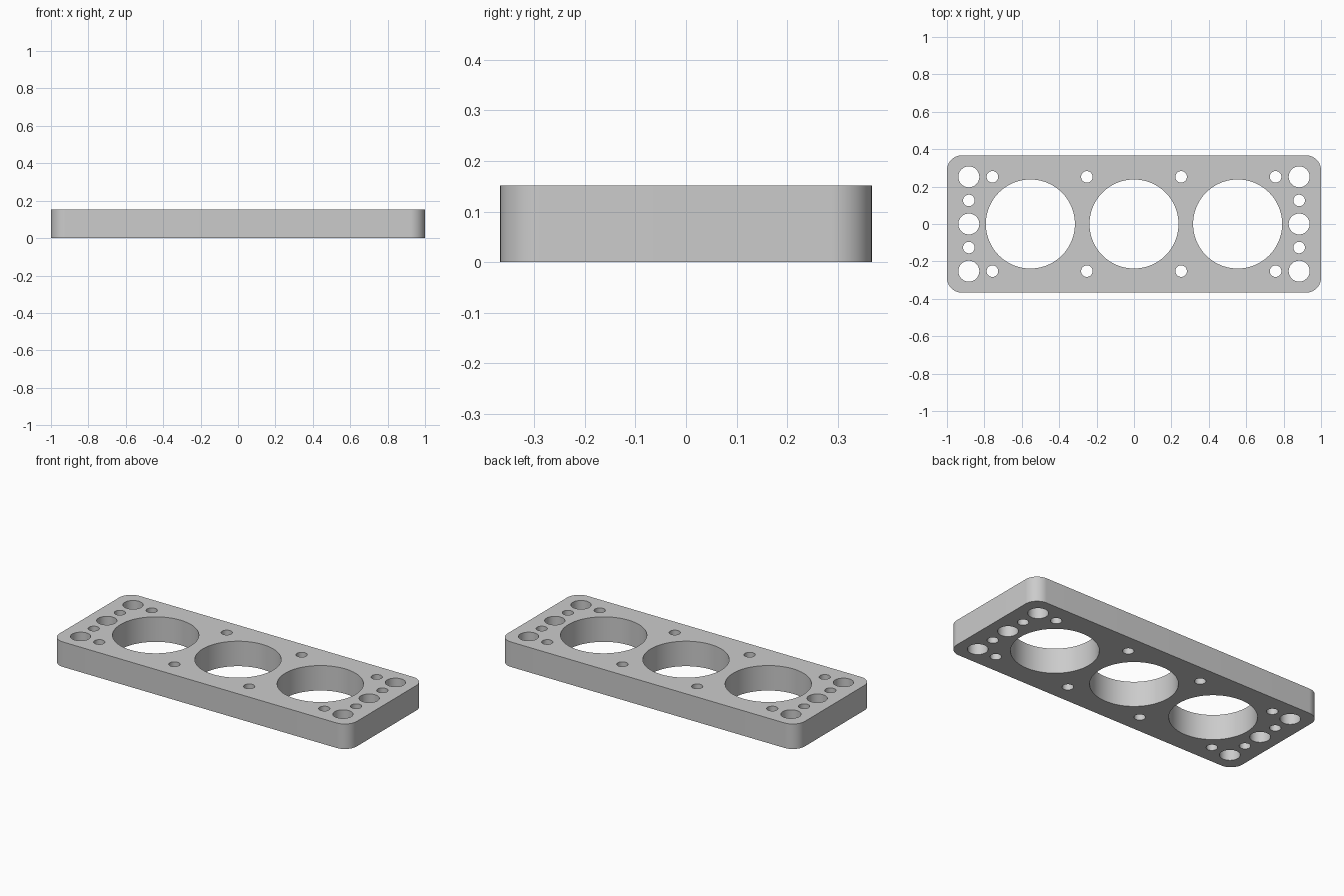
import bpy
import bmesh
from math import cos, sin, pi, radians

if "Cube" in bpy.data.objects:
    bpy.data.objects.remove(bpy.data.objects["Cube"], do_unlink=True)

HALF_X, HALF_Y, HEIGHT, CORNER = 1.0, 0.367, 0.152, 0.08

# Plain grey metal
grey = bpy.data.materials.new("grey_metal")
grey.use_nodes = True
colour = (0.6, 0.6, 0.6, 1)
grey.diffuse_color = colour
grey.node_tree.nodes["Principled BSDF"].inputs["Base Color"].default_value = colour


def arc(cx, cy, r, start, end, steps):
    return [(cx + r * cos(start + (end - start) * i / steps),
             cy + r * sin(start + (end - start) * i / steps))
            for i in range(steps + 1)]


def add_loop(bm, points):
    verts = [bm.verts.new((x, y, 0)) for x, y in points]
    for a, b in zip(verts, verts[1:] + verts[:1]):
        bm.edges.new((a, b))


def add_hole(bm, x, y, r, steps):
    add_loop(bm, arc(x, y, r, 0, 2 * pi, steps)[:-1])


bm = bmesh.new()

# Rounded rectangular outline
outline = []
for k, (sx, sy) in enumerate([(1, 1), (-1, 1), (-1, -1), (1, -1)]):
    outline += arc(sx * (HALF_X - CORNER), sy * (HALF_Y - CORNER), CORNER,
                   k * pi / 2, (k + 1) * pi / 2, 16)
add_loop(bm, outline)

# Three large bores
for x in (-0.554, 0, 0.554):
    add_hole(bm, x, 0, 0.238, 96)

# Bolt holes in rows along the long edges
for x in (-0.757, -0.252, 0.252, 0.757):
    for y in (-0.252, 0.252):
        add_hole(bm, x, y, 0.031, 40)

# Alternating wide and narrow holes at both ends
for x in (-0.883, 0.883):
    for i in range(-2, 3):
        add_hole(bm, x, i * 0.126, 0.031 if i % 2 else 0.056, 48)

# Fill the profile and raise it to full thickness
bmesh.ops.triangle_fill(bm, use_beauty=True, use_dissolve=False,
                        edges=bm.edges[:], normal=(0, 0, 1))
raised = bmesh.ops.extrude_face_region(bm, geom=bm.faces[:], use_keep_orig=True)
top = [v for v in raised["geom"] if isinstance(v, bmesh.types.BMVert)]
bmesh.ops.translate(bm, verts=top, vec=(0, 0, HEIGHT))
bmesh.ops.recalc_face_normals(bm, faces=bm.faces[:])

mesh = bpy.data.meshes.new("drilled_plate")
bm.to_mesh(mesh)
bm.free()
mesh.materials.append(grey)
plate = bpy.data.objects.new("drilled_plate", mesh)
bpy.context.collection.objects.link(plate)

# Smooth bores and corners, crisp rims
bpy.ops.object.select_all(action="DESELECT")
plate.select_set(True)
bpy.context.view_layer.objects.active = plate
bpy.ops.object.shade_smooth_by_angle(angle=radians(30))
